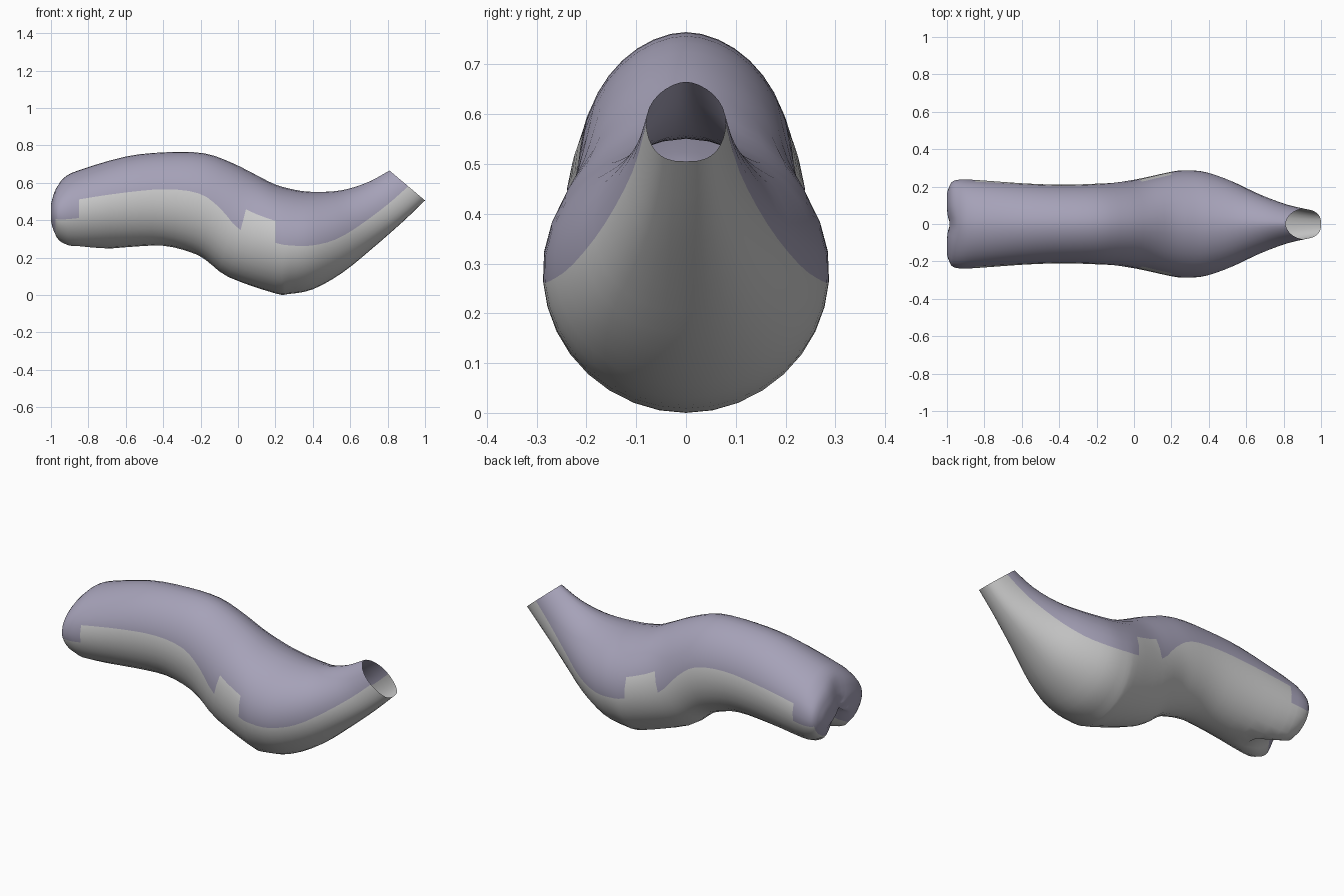
import bpy, bmesh, math

if "Cube" in bpy.data.objects:
    bpy.data.objects.remove(bpy.data.objects["Cube"])

# Stations along the spine: top x, top z, bottom x, bottom z, half width, colour-line angle
ST = [
    (.81, .66, 1.0, .50, .080, 93), (.70, .60, .88, .385, .108, 97),
    (.58, .56, .72, .245, .165, 100), (.48, .547, .56, .115, .23, 100),
    (.38, .547, .40, .025, .277, 96), (.30, .558, .27, .0, .288, 94),
    (.20, .585, .20, .003, .28, 94), (.09, .64, -.05, .09, .24, 95),
    (-.03, .70, -.17, .18, .222, 86), (-.18, .752, -.25, .222, .215, 79),
    (-.38, .758, -.40, .258, .21, 78), (-.60, .735, -.60, .25, .218, 78),
    (-.85, .662, -.85, .23, .236, 74), (-.93, .622, -.93, .245, .238, 74),
    (-.978, .57, -.975, .285, .222, 74), (-1.0, .50, -1.0, .36, .165, 74)]
SUB, HALF, LINE = 3, 16, 8


def spline(a, b, c, d, t):
    return [.5 * (2*q + (r-p)*t + (2*p-5*q+4*r-s)*t*t + (3*q-p-3*r+s)*t**3)
            for p, q, r, s in zip(a, b, c, d)]


def ramp(x, a, b):
    t = max(0, min(1, (x - a) / (b - a)))
    return t * t * (3 - 2 * t)


def groove(x, y, z):
    # cleft between the haunches, deepest low on the rear
    near = math.exp(-(y / .06) ** 2)
    low = ramp(z, .48, .27)
    back = ramp(x, -.72, -.93)
    return (x + near * (.015 * ramp(x, -.93, -.99) + .06 * low * back),
            y, z + .09 * near * low * back)


# smooth list of stations
sections = []
n = len(ST)
for i in range(n - 1):
    for k in range(SUB):
        sections.append(spline(ST[max(i-1, 0)], ST[i], ST[i+1], ST[min(i+2, n-1)], k / SUB))
sections.append(ST[-1])

bm = bmesh.new()
rings = []
for i, (xt, zt, xb, zb, w, line) in enumerate(sections):
    neck = max(0, 1 - i / (4 * SUB))
    ring = []
    for j in range(2 * HALF):
        m = min(j, 2 * HALF - j)
        deg = line * m / LINE if m <= LINE else line + (180 - line) * (m - LINE) / (HALF - LINE)
        a = math.radians(deg)
        f = (1 - math.cos(a)) / 2
        power = 1.08 + .12 * neck if deg < 90 else 1 - .3 * neck
        y = w * max(0, math.sin(a)) ** power * (1 if j <= HALF else -1)
        ring.append(bm.verts.new(groove(xt + (xb-xt)*f, y, zt + (zb-zt)*f)))
    rings.append(ring)

# shrinking rings close the rear face
last = ST[-1]
cz = (last[1] + last[3]) / 2
for s in (.7, .4):
    rings.append([bm.verts.new((v.co.x + (.004 if s < .5 else 0), v.co.y * s, cz + (v.co.z - cz) * s))
                  for v in rings[len(sections) - 1]])
tip = bm.verts.new((-.982, 0, cz))


def limit(i):
    # how far down the dark coat reaches on this band
    if i >= 14 * SUB:
        return HALF
    if i >= 12 * SUB:
        return 10
    if 6 * SUB <= i < 7 * SUB:
        return 6
    return LINE


N = 2 * HALF
for i in range(len(rings) - 1):
    for j in range(N):
        k = (j + 1) % N
        f = bm.faces.new((rings[i][j], rings[i][k], rings[i+1][k], rings[i+1][j]))
        f.material_index = int(min(j, N - 1 - j) < limit(i))
for j in range(N):
    f = bm.faces.new((rings[-1][j], rings[-1][(j + 1) % N], tip))
    f.material_index = 1
bmesh.ops.recalc_face_normals(bm, faces=bm.faces[:])
# open shell: make sure the belly faces point outwards
low = min(bm.faces, key=lambda f: f.calc_center_median().z)
if low.normal.z > 0:
    bmesh.ops.reverse_faces(bm, faces=bm.faces[:])
for f in bm.faces:
    f.smooth = True

# Body object with grey underside and dark coat
me = bpy.data.meshes.new("body")
bm.to_mesh(me)
bm.free()
coat = bpy.data.materials.new("coat")
coat.diffuse_color = (.38, .36, .48, 1)
coat.use_nodes = True
coat.node_tree.nodes["Principled BSDF"].inputs["Base Color"].default_value = coat.diffuse_color
me.materials.append(None)
me.materials.append(coat)
body = bpy.data.objects.new("body", me)
bpy.context.collection.objects.link(body)
zmin = min(v.co.z for v in me.vertices)
body.location.z = -zmin
